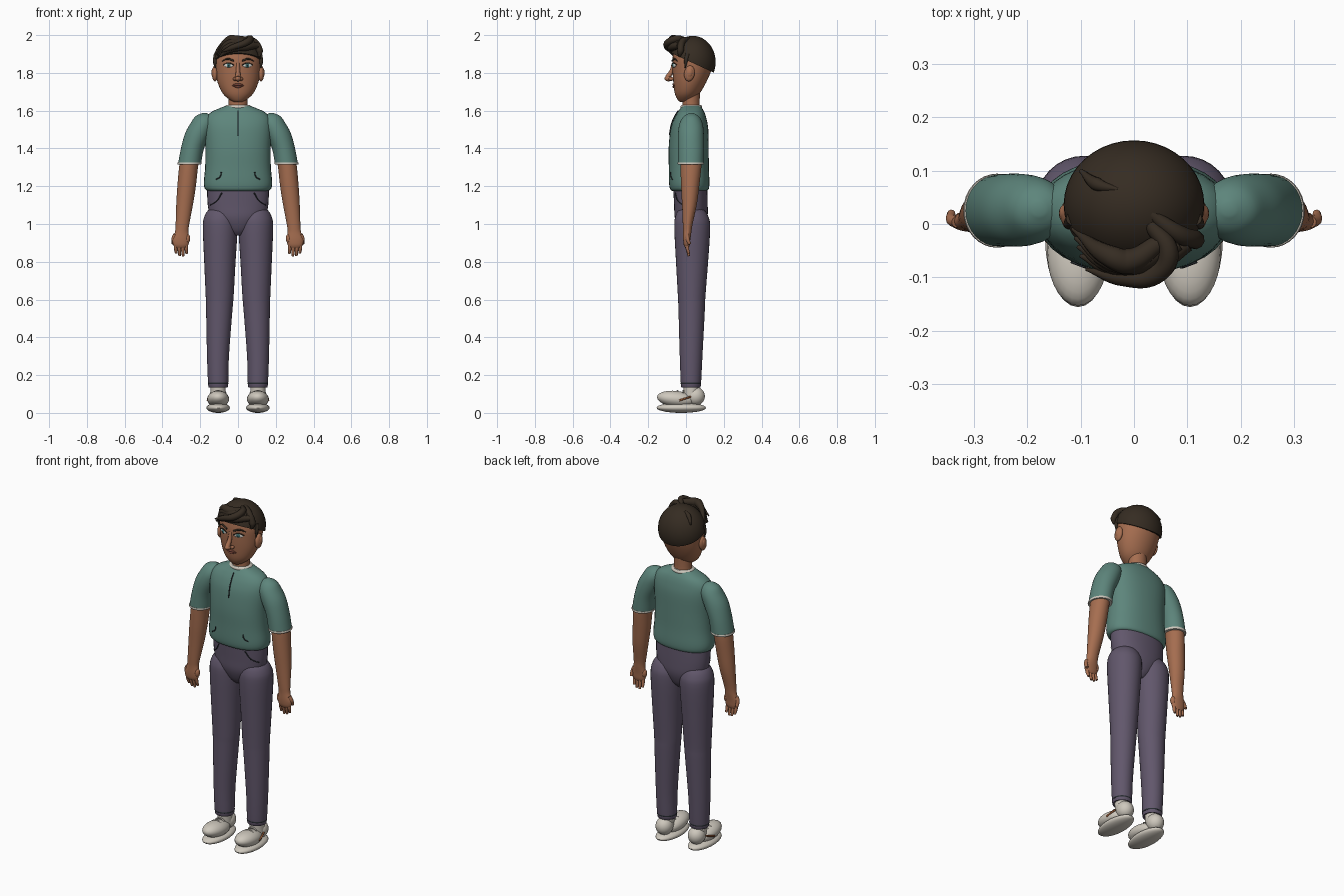
import bpy, bmesh, math
from mathutils import Vector, Matrix
from mathutils.bvhtree import BVHTree

if "Cube" in bpy.data.objects:
    bpy.data.objects.remove(bpy.data.objects["Cube"])


def material(name, r, g, b):
    m = bpy.data.materials.new(name)
    m.use_nodes = True
    m.diffuse_color = (r, g, b, 1)
    bsdf = next(n for n in m.node_tree.nodes if n.type == 'BSDF_PRINCIPLED')
    bsdf.inputs["Base Color"].default_value = (r, g, b, 1)
    bsdf.inputs["Roughness"].default_value = 0.8
    return m


SKIN = material("skin", .38, .155, .08)
HAIR = material("dark brown hair", .036, .025, .016)
SHIRT = material("teal cloth", .11, .235, .2)
PANTS = material("purple grey cloth", .12, .095, .148)
SHOE = material("off white", .62, .58, .51)
LINE = material("dark stitching", .02, .025, .03)
IRIS = material("teal iris", .06, .22, .22)
LIP = material("brown lips", .19, .06, .04)
RUST = material("rust accent", .33, .11, .04)
EYE = material("eye white", .75, .73, .68)
TREES = {}


def finish(name, bm, mat):
    bmesh.ops.recalc_face_normals(bm, faces=bm.faces)
    TREES[name] = BVHTree.FromBMesh(bm)
    mesh = bpy.data.meshes.new(name)
    bm.to_mesh(mesh)
    bm.free()
    mesh.materials.append(mat)
    ob = bpy.data.objects.new(name, mesh)
    bpy.context.collection.objects.link(ob)
    bpy.ops.object.select_all(action='DESELECT')
    ob.select_set(True)
    bpy.context.view_layer.objects.active = ob
    bpy.ops.object.shade_smooth_by_angle(angle=math.radians(50))
    return ob


def loft(name, rings, mat, mirror=1, steps=4, segs=32, power=1.0):
    """Smooth body through rings of (z, centre x, centre y, radius x, radius y)."""
    smooth = []
    for i in range(len(rings) - 1):
        p0, p1 = rings[max(i - 1, 0)], rings[i]
        p2, p3 = rings[i + 1], rings[min(i + 2, len(rings) - 1)]
        for k in range(steps):
            t = k / steps
            smooth.append([.5 * (2 * b + (c - a) * t + (2 * a - 5 * b + 4 * c - d) * t * t
                                 + (3 * b - a - 3 * c + d) * t ** 3)
                           for a, b, c, d in zip(p0, p1, p2, p3)])
    smooth.append(rings[-1])
    bm = bmesh.new()
    loops = []
    for z, cx, cy, rx, ry in smooth:
        ring = []
        for j in range(segs):
            a = 2 * math.pi * j / segs
            c, s = math.cos(a), math.sin(a)
            c, s = math.copysign(abs(c) ** power, c), math.copysign(abs(s) ** power, s)
            ring.append(bm.verts.new((mirror * (cx + rx * c), cy + ry * s, z)))
        loops.append(ring)
    for a, b in zip(loops, loops[1:]):
        for j in range(segs):
            k = (j + 1) % segs
            bm.faces.new((a[j], a[k], b[k], b[j]))
    bm.faces.new(loops[0])
    bm.faces.new(loops[-1])
    return finish(name, bm, mat)


def ball(name, centre, radii, mat, tilt=0, axis='X', segs=28):
    bm = bmesh.new()
    bmesh.ops.create_uvsphere(bm, u_segments=segs, v_segments=segs // 2, radius=1)
    m = Matrix.Translation(centre) @ Matrix.Rotation(tilt, 4, axis) @ Matrix.Diagonal((*radii, 1))
    bmesh.ops.transform(bm, matrix=m, verts=bm.verts)
    return finish(name, bm, mat)


def tube(name, pts, r, mat, taper=None):
    """Rounded strand along a smooth path, with optional thickness per point."""
    cu = bpy.data.curves.new(name, 'CURVE')
    cu.dimensions = '3D'
    cu.bevel_depth, cu.bevel_resolution, cu.resolution_u = r, 3, 8
    cu.use_fill_caps = True
    sp = cu.splines.new('BEZIER')
    sp.bezier_points.add(len(pts) - 1)
    for i, p in enumerate(pts):
        b = sp.bezier_points[i]
        b.co = p
        b.handle_left_type = b.handle_right_type = 'AUTO'
        b.radius = taper[i] if taper else 1
    cu.materials.append(mat)
    ob = bpy.data.objects.new(name, cu)
    bpy.context.collection.objects.link(ob)
    bpy.ops.object.select_all(action='DESELECT')
    ob.select_set(True)
    bpy.context.view_layer.objects.active = ob
    bpy.ops.object.convert(target='MESH')
    bpy.ops.object.shade_smooth_by_angle(angle=math.radians(50))
    return ob


def front(target, x, z, lift=0.0):
    """Point on the front surface of a finished part."""
    hit = TREES[target].ray_cast(Vector((x, -2, z)), Vector((0, 1, 0)))[0]
    return (x, (hit.y if hit else 0) - lift, z)


# Head, neck and torso
loft("head", [(1.645, 0, -.012, .015, .015), (1.655, 0, -.006, .04, .036), (1.69, 0, .006, .08, .065),
              (1.75, 0, .02, .108, .087), (1.82, 0, .032, .12, .104), (1.88, 0, .037, .122, .108),
              (1.94, 0, .037, .1, .092), (1.975, 0, .037, .05, .05)], SKIN)
loft("neck", [(1.58, 0, .03, .055, .05), (1.63, 0, .027, .05, .045), (1.72, 0, .03, .052, .046)], SKIN)
loft("shirt_body", [(1.175, 0, .018, .155, .09), (1.185, 0, .018, .174, .102), (1.22, 0, .017, .181, .107),
                    (1.3, 0, .015, .174, .106), (1.4, 0, .014, .173, .106), (1.5, 0, .018, .178, .1),
                    (1.555, 0, .022, .172, .087), (1.59, 0, .026, .145, .072), (1.612, 0, .028, .1, .058),
                    (1.625, 0, .028, .066, .05)], SHIRT, power=.88)
loft("collar", [(1.612, 0, .028, .067, .056), (1.622, 0, .028, .068, .057), (1.631, 0, .028, .06, .051)], SHOE)
loft("hips", [(.94, 0, .028, .03, .04), (.97, 0, .028, .075, .065), (1.03, 0, .027, .14, .086),
              (1.1, 0, .026, .16, .089), (1.2, 0, .022, .164, .09)], PANTS, power=.92)
tube("placket_seam", [front("shirt_body", 0, z, .002) for z in (1.6, 1.57, 1.53, 1.47)], .003, LINE)

# Nose and mouth
tube("nose_bridge", [front("head", 0, 1.85, -.006), front("head", 0, 1.81, .005), (0, -.098, 1.775)],
     .015, SKIN, (.6, .75, 1))
ball("nose_tip", (0, -.093, 1.77), (.017, .021, .015), SKIN)
tube("upper_lip", [front("head", x, z, 0) for x, z in ((-.032, 1.733), (-.012, 1.738), (.012, 1.738), (.032, 1.733))],
     .006, LIP, (.3, 1, 1, .3))
tube("lower_lip", [front("head", x, z, 0) for x, z in ((-.028, 1.732), (0, 1.726), (.028, 1.732))],
     .007, LIP, (.3, 1, .3))

# Parts that repeat on both sides
for s, side in ((1, "left"), (-1, "right")):
    # Face
    x, y, z = front("head", s * .049, 1.84)
    turn = s * .35
    ball(side + "_eye", (x, y, z), (.027, .006, .011), EYE, turn, 'Z')
    ball(side + "_iris", (x, y - .005, z), (.011, .004, .011), IRIS, turn, 'Z', 16)
    ball(side + "_pupil", (x, y - .0085, z), (.005, .002, .005), LINE, turn, 'Z', 12)
    tube(side + "_eyelid", [front("head", s * a, b, .003) for a, b in ((.022, 1.841), (.049, 1.853), (.077, 1.842))],
         .003, HAIR)
    tube(side + "_eyebrow", [front("head", s * a, b, .002) for a, b in ((.022, 1.864), (.055, 1.874), (.084, 1.862))],
         .005, HAIR, (1, 1, .4))
    ball(side + "_nostril", (s * .016, -.078, 1.768), (.012, .014, .01), SKIN, 0, 'X', 16)
    ball(side + "_ear", (s * .122, .018, 1.797), (.016, .028, .042), SKIN, -.15)
    ball(side + "_ear_lobe", (s * .13, .02, 1.8), (.011, .017, .026), SKIN, -.15, 'X', 16)
    tube(side + "_sideburn", [(s * .115, .01, 1.9), (s * .122, .0, 1.865), (s * .12, -.004, 1.825)],
         .013, HAIR, (1, .8, .2))

    # Sleeve and its light hem
    loft(side + "_sleeve", [(1.32, .256, .025, .061, .067), (1.4, .241, .026, .061, .068),
                            (1.48, .212, .026, .068, .068), (1.535, .188, .027, .062, .06),
                            (1.57, .18, .028, .045, .04), (1.587, .178, .028, .012, .012)], SHIRT, s)
    loft(side + "_sleeve_hem", [(1.314, .257, .025, .061, .067), (1.319, .257, .025, .0635, .0695),
                                (1.326, .256, .025, .0625, .0685)], SHOE, s)

    # Arm and hand
    loft(side + "_arm", [(1.36, .252, .027, .05, .055), (1.3, .262, .026, .05, .055), (1.2, .272, .022, .049, .048),
                         (1.1, .283, .018, .044, .039), (1.0, .294, .009, .036, .026), (.96, .298, .007, .035, .022),
                         (.92, .302, .004, .044, .019), (.89, .303, .004, .04, .016),
                         (.874, .303, .005, .028, .01)], SKIN, s)
    for i, tip in enumerate((.843, .83, .832, .845)):
        fx = .274 + i * .0185
        tube(f"{side}_finger_{i + 1}", [(s * fx, .003, .9), (s * fx, .007, .87), (s * (fx - .002), .015, tip)],
             .0095, SKIN, (1, 1, .7))
    tube(side + "_thumb", [(s * .332, .004, .945), (s * .342, .008, .92), (s * .343, .02, .893)],
         .011, SKIN, (1, 1, .7))
    ball(side + "_palm_heel", (s * .267, .004, .923), (.014, .015, .025), SKIN, 0, 'X', 16)

    # Trouser leg
    leg = side + "_trouser_leg"
    loft(leg, [(.138, .105, .026, .047, .047), (.15, .105, .026, .053, .053), (.3, .106, .027, .058, .06),
               (.55, .099, .03, .07, .07), (.62, .097, .03, .074, .073), (.8, .096, .032, .083, .085),
               (.98, .094, .033, .092, .095), (1.04, .092, .031, .086, .087),
               (1.078, .09, .028, .062, .063), (1.094, .09, .026, .02, .02)], PANTS, s)
    loft(side + "_cuff_seam", [(.153, .105, .026, .0535, .0535), (.157, .105, .026, .0545, .0545),
                               (.161, .105, .026, .0535, .0535)], LINE, s)

    # Pocket and hem creases
    tube(side + "_pocket_seam", [front("hips", s * a, b, .001) for a, b in ((.085, 1.165), (.11, 1.125), (.147, 1.1))],
         .003, LINE)
    tube(side + "_shirt_crease", [front("shirt_body", s * a, b, .001)
                                  for a, b in ((.088, 1.275), (.095, 1.25), (.117, 1.235))], .003, LINE)

    # Shoe
    ball(side + "_shoe_sole", (s * .105, -.025, .027), (.062, .131, .027), SHOE)
    ball(side + "_shoe_upper", (s * .105, -.052, .073), (.058, .102, .043), SHOE, -.12)
    ball(side + "_shoe_heel", (s * .105, .05, .088), (.047, .05, .05), SHOE)
    loft(side + "_ankle", [(.09, .105, .03, .04, .04), (.145, .105, .026, .04, .04)], SHOE, s)
    for i in range(2):
        ly = -.045 + i * .03
        tube(f"{side}_lace_{i + 1}", [(s * .078, ly, .108), (s * .105, ly, .118), (s * .132, ly, .108)], .004, SHOE)
    tube(side + "_shoe_accent", [(s * .161, -.035, .066), (s * .158, -.005, .076), (s * .149, .025, .086)], .005, RUST)

# Hair cap: an ellipsoid trimmed along a slanted hairline
bm = bmesh.new()
bmesh.ops.create_uvsphere(bm, u_segments=40, v_segments=24, radius=1)
bmesh.ops.transform(bm, verts=bm.verts,
                    matrix=Matrix.Translation((0, .036, 1.858)) @ Matrix.Diagonal((.132, .121, .138, 1)))
cut = bmesh.ops.bisect_plane(bm, geom=bm.verts[:] + bm.edges[:] + bm.faces[:], plane_co=(0, .15, 1.8),
                             plane_no=(0, .46, 1), clear_inner=True)
bmesh.ops.holes_fill(bm, edges=[e for e in cut["geom_cut"] if isinstance(e, bmesh.types.BMEdge)])
finish("hair_cap", bm, HAIR)

# Swept fringe locks
for i in range(4):
    k = i * .017
    tube(f"fringe_lock_{i + 1}", [(.1 - k, -.035, 1.945 + k * .6), (.04 - k, -.07, 1.94 + k * .7),
                                  (-.04, -.078 + k * .3, 1.927 + k), (-.1 - k * .3, -.06 + k, 1.885 + k * .3)],
         .024, HAIR, (.7, 1, .9, .15))
tube("quiff_lock", [(.03, .0, 1.975), (.065, -.055, 1.98), (.04, -.095, 1.96), (-.03, -.1, 1.935), (-.09, -.085, 1.91)],
     .019, HAIR, (.7, 1, 1, .8, .15))
tube("side_lock", [(.03, .02, 1.98), (.085, -.02, 1.965), (.115, -.03, 1.915), (.112, -.035, 1.885)],
     .018, HAIR, (.6, 1, 1, .3))
tube("crown_lock", [(-.1, .1, 1.93), (-.07, .075, 1.965), (-.03, .065, 1.985)], .013, HAIR, (.3, 1, .3))
